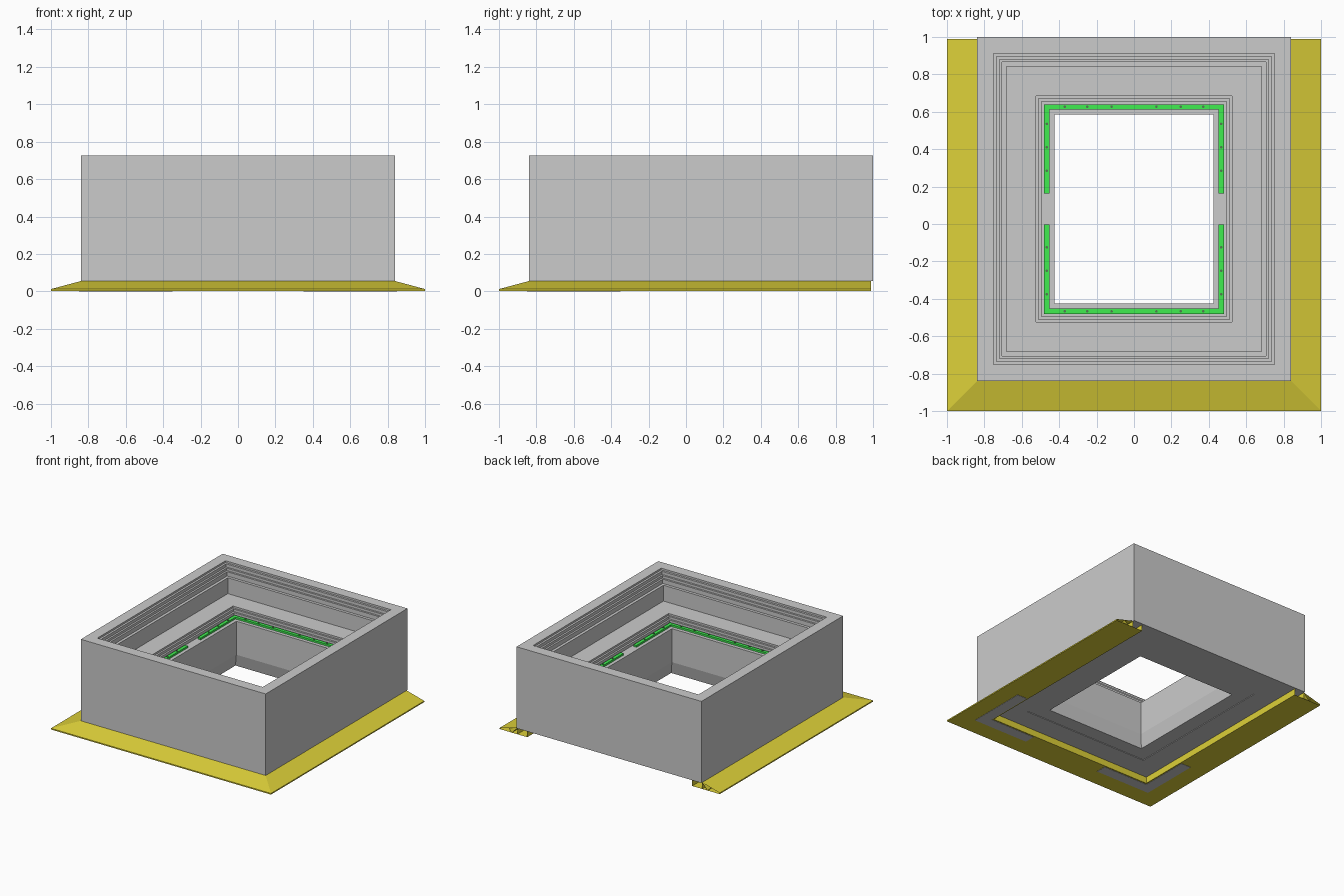
import bpy, bmesh

if "Cube" in bpy.data.objects:
    bpy.data.objects.remove(bpy.data.objects["Cube"])

CY = 0.08   # the rectangular frame is 0.16 longer in y, so it is centred here


def material(name, rgb):
    m = bpy.data.materials.new(name)
    m.diffuse_color = (*rgb, 1)
    m.use_nodes = True
    m.node_tree.nodes["Principled BSDF"].inputs["Base Color"].default_value = m.diffuse_color
    return m


yellow = material("ramp_yellow", (0.72, 0.63, 0.04))
green = material("strip_green", (0.05, 0.85, 0.08))
dark = material("bolt_dark", (0.08, 0.2, 0.08))


def finish(name, bm, mat=None):
    bmesh.ops.recalc_face_normals(bm, faces=bm.faces)
    me = bpy.data.meshes.new(name)
    bm.to_mesh(me)
    bm.free()
    ob = bpy.data.objects.new(name, me)
    bpy.context.collection.objects.link(ob)
    if mat:
        me.materials.append(mat)
    return ob


def sweep(bm, profile, path, loop_path, loop_profile):
    """Mitred sweep: each path entry maps a half-width to an x, y corner."""
    rows = [[bm.verts.new((*corner(h), z)) for h, z in profile] for corner in path]
    n, m = len(rows), len(profile)
    for i in range(n if loop_path else n - 1):
        a, b = rows[i], rows[(i + 1) % n]
        for j in range(m if loop_profile else m - 1):
            k = (j + 1) % m
            bm.faces.new((a[j], a[k], b[k], b[j]))
    if loop_profile and not loop_path:
        bm.faces.new(rows[0])
        bm.faces.new(rows[-1])


def rect_corner(sx, sy):
    return lambda h: (sx * h, CY + sy * (h + 0.08))


rect = [rect_corner(-1, -1), rect_corner(1, -1), rect_corner(1, 1), rect_corner(-1, 1)]

# Main frame: stepped cross-section swept around the rectangle
frame_profile = [
    (0.84, 0.055), (0.84, 0.725), (0.752, 0.725), (0.752, 0.71),
    (0.735, 0.71), (0.735, 0.685), (0.72, 0.685), (0.72, 0.665),
    (0.705, 0.665), (0.705, 0.63), (0.682, 0.63), (0.682, 0.50),
    (0.525, 0.50), (0.525, 0.485), (0.51, 0.485), (0.51, 0.465),
    (0.495, 0.465), (0.495, 0.44), (0.425, 0.44), (0.425, 0.165),
    (0.45, 0.06), (0.57, 0.06), (0.57, 0.055)]
bm = bmesh.new()
sweep(bm, frame_profile, rect, True, True)
finish("main_frame", bm)

# Hollow ramp skirt on the left, front and right, open at the back ends
skirt_path = [lambda h: (-h, 0.99), lambda h: (-h, -h),
              lambda h: (h, -h), lambda h: (h, 0.99)]
bm = bmesh.new()
sweep(bm, [(0.75, 0.055), (0.75, 0.002), (1, 0.002), (1, 0.012), (0.84, 0.055)],
      skirt_path, False, False)
finish("ramp_skirt", bm, yellow)

# Ribs inside the hollow skirt
bm = bmesh.new()
for rib in ([(0.84, 0.002), (0.84, 0.055)], [(0.84, 0.055), (0.89, 0.002)],
            [(0.89, 0.002), (0.92, 0.033)]):
    sweep(bm, rib, skirt_path, False, False)
finish("skirt_ribs", bm, yellow)

# L-shaped foot plates under the two front corners
for side, label in ((-1, "left"), (1, "right")):
    bm = bmesh.new()
    foot = [lambda h, s=side: (s * h, -0.35), lambda h, s=side: (s * h, -h),
            lambda h, s=side: (s * 0.35, -h)]
    sweep(bm, [(0.76, 0), (0.85, 0), (0.85, 0.006), (0.76, 0.006)], foot, False, True)
    finish("foot_plate_" + label, bm)

# Green U-shaped strips at the back and front of the inner ledge
strip = [(0.453, 0.438), (0.48, 0.438), (0.48, 0.455), (0.453, 0.455)]
for s, label in ((1, "back"), (-1, "front")):
    end = CY + s * 0.083
    path = [lambda h, e=end: (-h, e), rect_corner(-1, s),
            rect_corner(1, s), lambda h, e=end: (h, e)]
    bm = bmesh.new()
    sweep(bm, strip, path, False, True)
    finish("green_strip_" + label, bm, green)

# Small bolts along the green strips
spots = []
for s in (-1, 1):
    spots += [(s * d, CY + t * 0.547) for d in (0.12, 0.25, 0.37) for t in (-1, 1)]
    spots += [(s * 0.466, CY + t * d) for d in (0.205, 0.33, 0.455) for t in (-1, 1)]
bm = bmesh.new()
for x, y in spots:
    made = bmesh.ops.create_cone(bm, cap_ends=True, segments=12,
                                 radius1=0.007, radius2=0.007, depth=0.006)
    bmesh.ops.translate(bm, verts=made["verts"], vec=(x, y, 0.456))
finish("strip_bolts", bm, dark)
